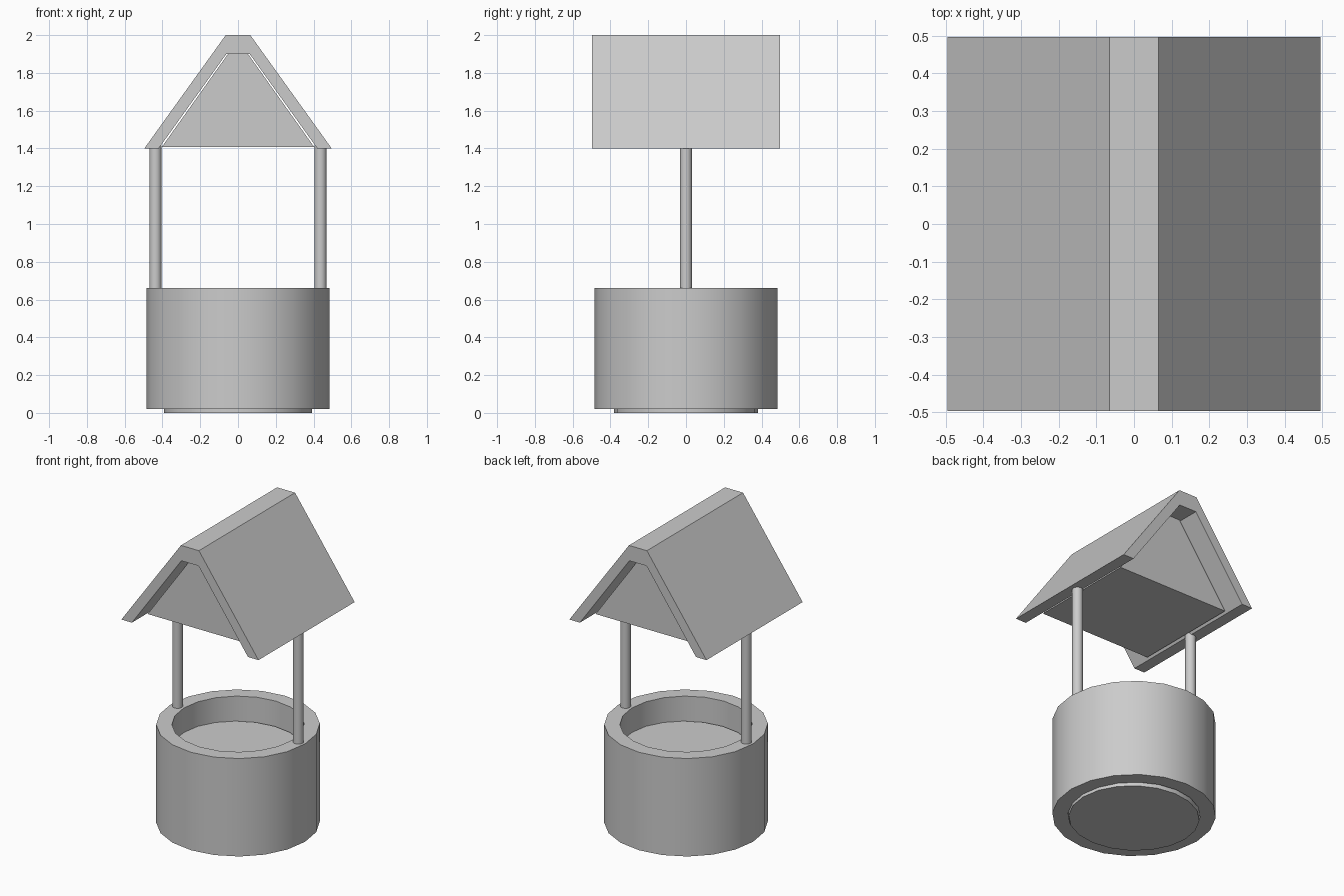
import bpy, bmesh, math

if "Cube" in bpy.data.objects:
    bpy.data.objects.remove(bpy.data.objects["Cube"])


def finish(bm, name, smooth=False):
    bmesh.ops.recalc_face_normals(bm, faces=bm.faces)
    mesh = bpy.data.meshes.new(name)
    bm.to_mesh(mesh)
    bm.free()
    obj = bpy.data.objects.new(name, mesh)
    bpy.context.collection.objects.link(obj)
    if smooth:
        bpy.ops.object.select_all(action='DESELECT')
        obj.select_set(True)
        bpy.context.view_layer.objects.active = obj
        bpy.ops.object.shade_smooth_by_angle(angle=math.radians(35))
    return obj


def cylinder(name, rx, ry, z0, z1, x=0.0, sides=20):
    bm = bmesh.new()
    ring = [(math.cos(2 * math.pi * i / sides), math.sin(2 * math.pi * i / sides))
            for i in range(sides)]
    face = bm.faces.new([bm.verts.new((x + rx * c, ry * s, z0)) for c, s in ring])
    top = bmesh.ops.extrude_face_region(bm, geom=[face], use_keep_orig=True)
    verts = [v for v in top["geom"] if isinstance(v, bmesh.types.BMVert)]
    bmesh.ops.translate(bm, verts=verts, vec=(0, 0, z1 - z0))
    return finish(bm, name, True)


def tube(name, outer, inner, z0, z1, sides=20):
    # Rectangular wall section carried around the z axis
    bm = bmesh.new()
    section = [(outer, z0), (outer, z1), (inner, z1), (inner, z0)]
    loops = []
    for i in range(sides):
        a = 2 * math.pi * i / sides
        loops.append([bm.verts.new((r * math.cos(a), r * math.sin(a), z)) for r, z in section])
    for i in range(sides):
        a, b = loops[i], loops[(i + 1) % sides]
        for j in range(4):
            k = (j + 1) % 4
            bm.faces.new((a[j], b[j], b[k], a[k]))
    return finish(bm, name, True)


def prism(name, profile, half_depth):
    # Front (x, z) profile extended along y
    bm = bmesh.new()
    front = [bm.verts.new((x, -half_depth, z)) for x, z in profile]
    back = [bm.verts.new((x, half_depth, z)) for x, z in profile]
    bm.faces.new(front)
    bm.faces.new(back[::-1])
    n = len(profile)
    for i in range(n):
        j = (i + 1) % n
        bm.faces.new((front[i], front[j], back[j], back[i]))
    return finish(bm, name)


def mirrored(half):
    return half + [(-x, z) for x, z in reversed(half)]


# Round well wall and the water core that fills it
tube("well_wall", 0.485, 0.392, 0.02, 0.66)
cylinder("water_core", 0.393, 0.38, 0.0, 0.50)

# Two roof posts
for side, label in ((-1, "left"), (1, "right")):
    cylinder(label + "_post", 0.032, 0.032, 0.65, 1.415, x=side * 0.437, sides=16)

# Folded roof shell: inner edge then outer edge
inner = [(0.42, 1.40), (0.062, 1.90)]
outer = [(-0.496, 1.40), (-0.065, 2.0)]
prism("roof", mirrored(inner) + mirrored(outer), 0.4965)

# Solid gable block under the roof
prism("gable", mirrored([(0.403, 1.408), (0.053, 1.90)]), 0.358)
